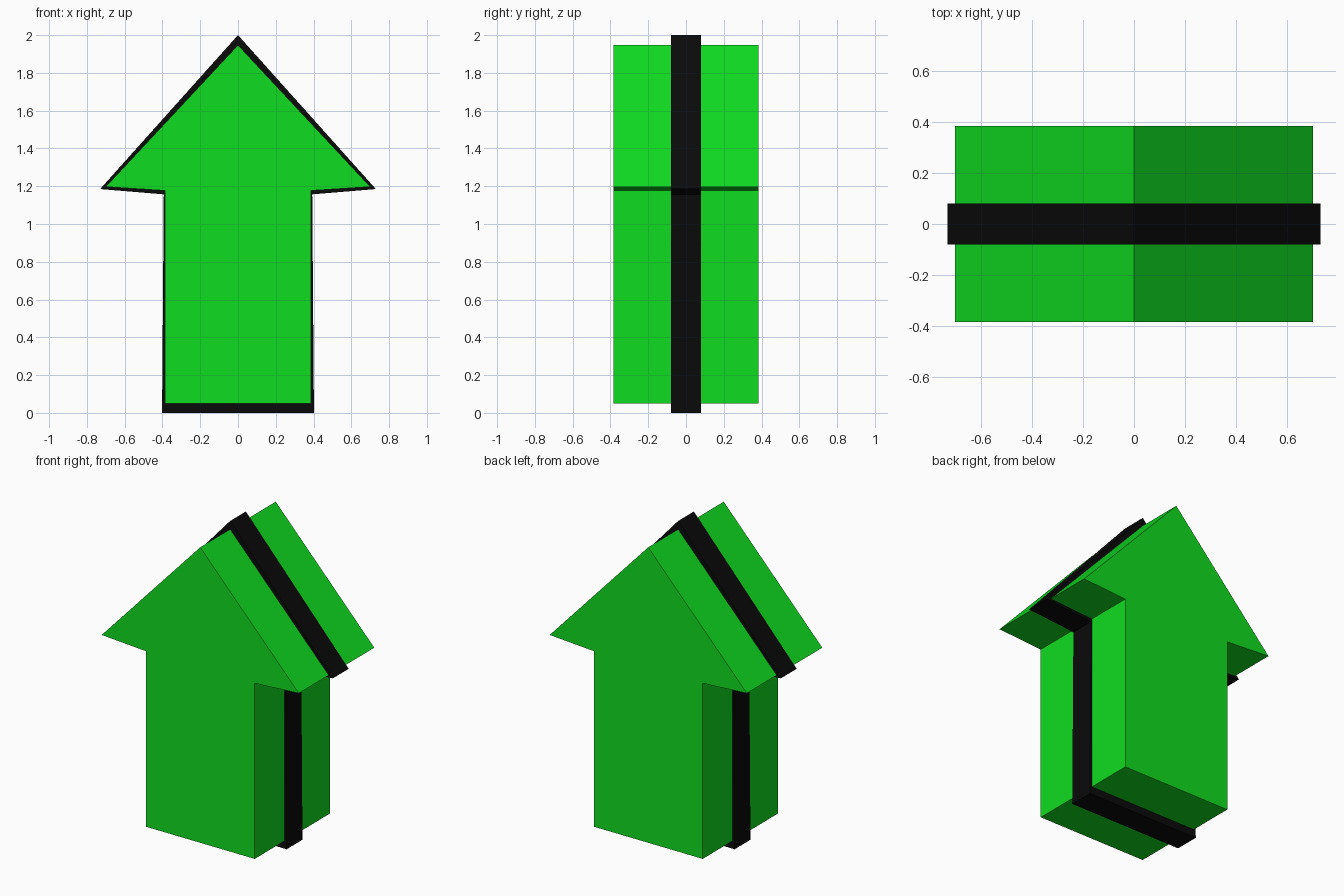
import bpy, bmesh

if "Cube" in bpy.data.objects:
    bpy.data.objects.remove(bpy.data.objects["Cube"])


def material(name, color):
    mat = bpy.data.materials.new(name)
    mat.diffuse_color = color
    mat.use_nodes = True
    mat.node_tree.nodes["Principled BSDF"].inputs["Base Color"].default_value = mat.diffuse_color
    return mat


def extruded_arrow(name, half_profile, half_depth, mat):
    """Mirror a right-hand (x, z) outline running from base to tip, and extrude along y."""
    left = [(-x, z) for x, z in reversed(half_profile) if x > 0]
    bm = bmesh.new()
    face = bm.faces.new([bm.verts.new((x, -half_depth, z)) for x, z in half_profile + left])
    ext = bmesh.ops.extrude_face_region(bm, geom=[face])
    moved = [v for v in ext["geom"] if isinstance(v, bmesh.types.BMVert)]
    bmesh.ops.translate(bm, verts=moved, vec=(0, 2 * half_depth, 0))
    bmesh.ops.recalc_face_normals(bm, faces=bm.faces)
    mesh = bpy.data.meshes.new(name)
    bm.to_mesh(mesh)
    bm.free()
    mesh.materials.append(mat)
    obj = bpy.data.objects.new(name, mesh)
    bpy.context.collection.objects.link(obj)
    return obj


green = material("green", (0.005, 0.72, 0.015, 1))
black = material("black", (0.003, 0.003, 0.003, 1))

# Thick green arrow
extruded_arrow("arrow_body",
               [(0.387, 0.05), (0.387, 1.177), (0.70, 1.197), (0, 1.947)],
               0.383, green)

# Slim black band running around the outline
extruded_arrow("outline_band",
               [(0.402, 0), (0.393, 1.157), (0.73, 1.185), (0, 2.0)],
               0.08, black)
